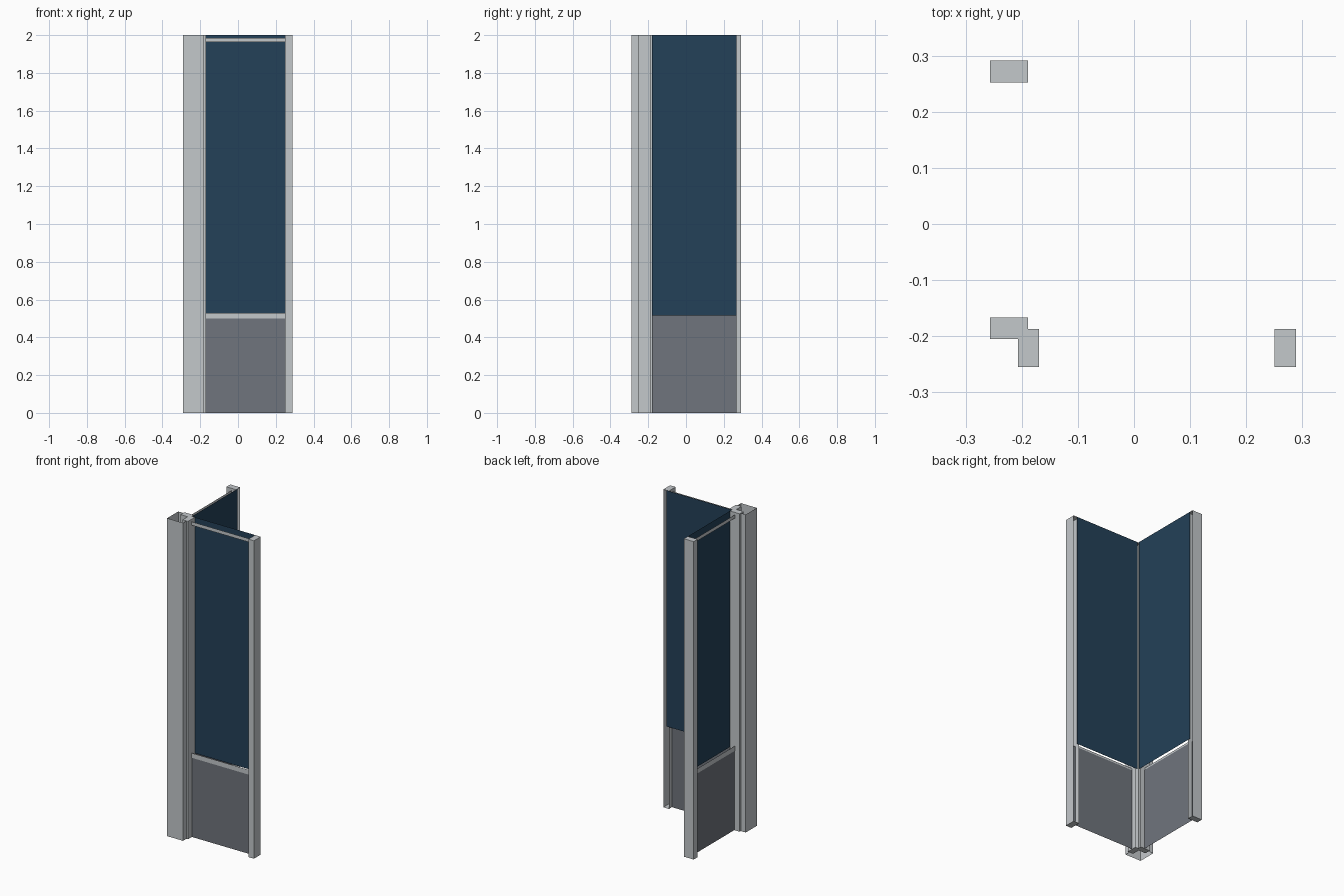
import bpy
import bmesh

cube = bpy.data.objects.get("Cube")
if cube:
    bpy.data.objects.remove(cube)

HEIGHT = 2.0
SHIFT = 0.002    # offset of the second wall across the corner diagonal


def make_material(name, rgb):
    mat = bpy.data.materials.new(name)
    mat.use_nodes = True
    mat.diffuse_color = (*rgb, 1)
    mat.node_tree.nodes["Principled BSDF"].inputs["Base Color"].default_value = (*rgb, 1)
    return mat


metal = make_material("light_metal", (0.55, 0.58, 0.60))
glass = make_material("blue_glass", (0.017, 0.052, 0.098))
infill = make_material("grey_panel", (0.162, 0.178, 0.205))


def swap(p):
    """Mirror a plan point across the corner diagonal."""
    return (p[1] - SHIFT, p[0] + SHIFT)


def sheet(name, path, z0, z1, mat, cap=None):
    """Upright sheet along a plan path, with optional flat caps at both ends."""
    bm = bmesh.new()
    low = [bm.verts.new((x, y, z0)) for x, y in path]
    high = [bm.verts.new((x, y, z1)) for x, y in path]
    for i in range(len(path) - 1):
        bm.faces.new((low[i], low[i + 1], high[i + 1], high[i]))
    if cap:
        for z, order in ((z0, -1), (z1, 1)):
            bm.faces.new([bm.verts.new((x, y, z)) for x, y in cap[::order]])
        bmesh.ops.remove_doubles(bm, verts=bm.verts, dist=0.0001)
    mesh = bpy.data.meshes.new(name)
    bm.to_mesh(mesh)
    bm.free()
    mesh.materials.append(mat)
    obj = bpy.data.objects.new(name, mesh)
    bpy.context.collection.objects.link(obj)
    return obj


def both_walls(name, path, z0, z1, mat, capped=False):
    """Build a part on the front wall and its twin on the side wall."""
    twin = [swap(p) for p in reversed(path)]
    sheet("front_" + name, path, z0, z1, mat, path if capped else None)
    sheet("side_" + name, twin, z0, z1, mat, twin if capped else None)


# End mullions: capped channels, open towards the room
INNER, OUTER = -0.187, -0.255
both_walls("mullion", [(0.25, INNER), (0.25, OUTER), (0.289, OUTER), (0.289, INNER)],
           0, HEIGHT, metal, capped=True)

# Corner post: two half mullions joined in an L, open behind the glazing
half = [(-0.207, -0.205), (-0.207, OUTER), (-0.169, OUTER), (-0.169, INNER)]
other = [swap(p) for p in reversed(half[1:])]
post = half + [(-0.189, INNER)] + other
sheet("corner_post_outer", other + half, 0, HEIGHT, metal, post)

# Corner cover: thin folded sheet, open at top and bottom
edge = [(-0.18, OUTER), (-0.18, -0.289)]
sheet("corner_cover", [swap(p) for p in edge] + [(-0.291, -0.289)] + edge[::-1],
      0, HEIGHT, metal)

# Glazing and lower panels
START, END, SPLIT = -0.181, 0.265, 0.515
both_walls("glass", [(START, INNER), (END, INNER)], SPLIT, HEIGHT, glass)
both_walls("lower_panel", [(START, -0.217), (END, -0.217)], 0, SPLIT, infill)

# Flat rails on the outside
for label, z0, z1 in (("middle_rail", 0.5, 0.53), ("top_rail", 1.963, 1.985)):
    both_walls(label, [(-0.169, -0.221), (0.25, -0.221)], z0, z1, metal)
